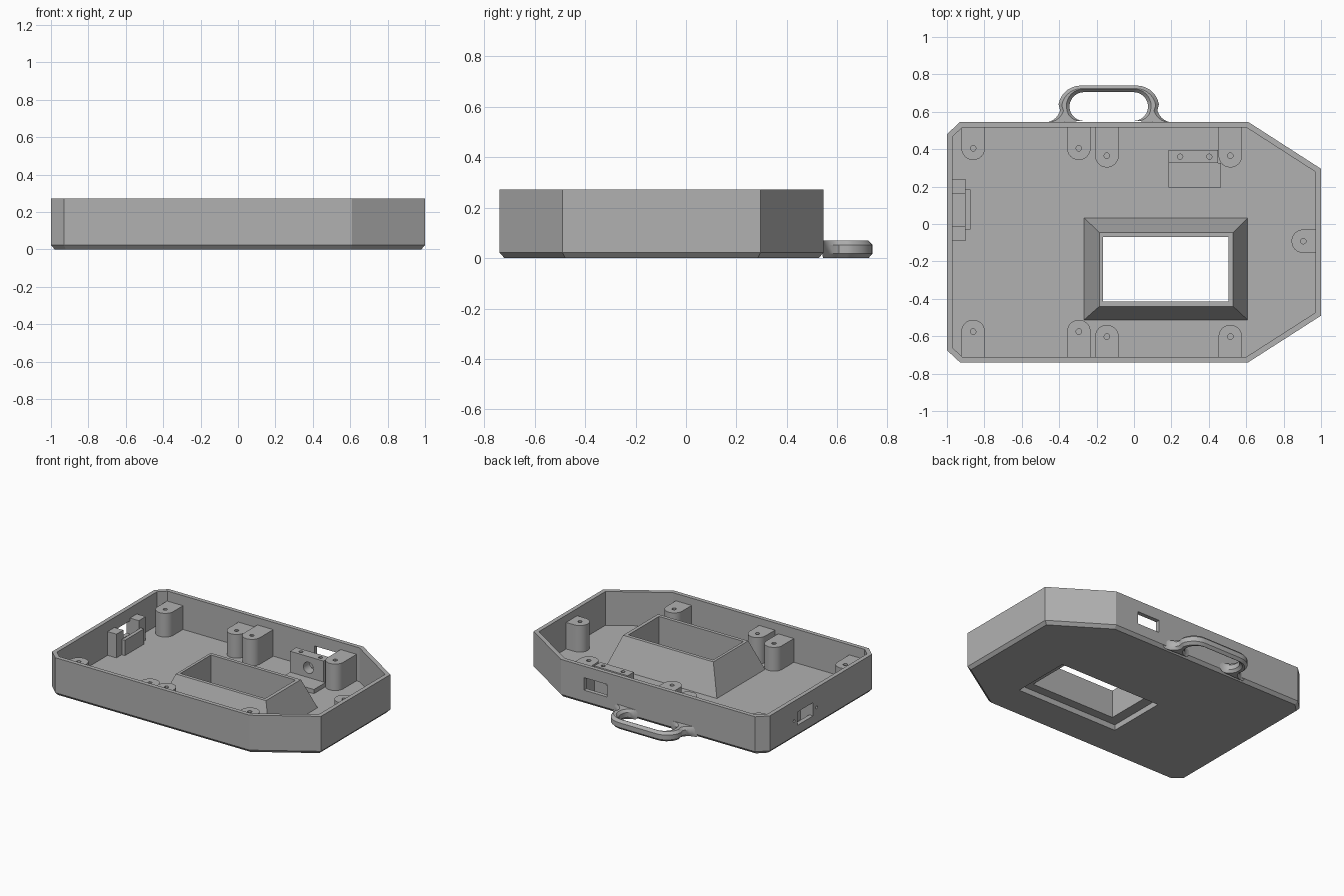
import bpy, bmesh, math
from mathutils import Vector

old = bpy.data.objects.get("Cube")
if old:
    bpy.data.objects.remove(old, do_unlink=True)

grey = bpy.data.materials.new("plain grey plastic")
grey.use_nodes = True
GREY = (0.44, 0.44, 0.44, 1)
grey.diffuse_color = GREY
grey.node_tree.nodes["Principled BSDF"].inputs["Base Color"].default_value = GREY

HEIGHT, FLOOR, WALL = 0.272, 0.03, 0.03


def loft(name, rings, cap=True, closed=False):
    """Skin equal-length rings of points into a solid."""
    bm = bmesh.new()
    loops = [[bm.verts.new(p) for p in ring] for ring in rings]
    pairs = list(zip(loops, loops[1:]))
    if closed:
        pairs.append((loops[-1], loops[0]))
    n = len(loops[0])
    for a, b in pairs:
        for i in range(n):
            j = (i + 1) % n
            bm.faces.new((a[i], a[j], b[j], b[i]))
    if cap and not closed:
        bm.faces.new(loops[0][::-1])
        bm.faces.new(loops[-1])
    bmesh.ops.recalc_face_normals(bm, faces=bm.faces)
    mesh = bpy.data.meshes.new(name)
    bm.to_mesh(mesh)
    bm.free()
    mesh.materials.append(grey)
    obj = bpy.data.objects.new(name, mesh)
    bpy.context.collection.objects.link(obj)
    return obj


def at(points, z):
    return [(x, y, z) for x, y in points]


def rect(x0, x1, y0, y1):
    return [(x0, y0), (x1, y0), (x1, y1), (x0, y1)]


def box(name, x0, x1, y0, y1, z0, z1):
    r = rect(x0, x1, y0, y1)
    return loft(name, [at(r, z0), at(r, z1)])


def circle(x, y, r, n=20):
    return [(x + r * math.cos(math.tau * i / n), y + r * math.sin(math.tau * i / n))
            for i in range(n)]


def inset(points, d):
    """Move every edge of a counter-clockwise outline inward by d."""
    out = []
    for i, p in enumerate(points):
        a, b, c = Vector(points[i - 1]), Vector(p), Vector(points[(i + 1) % len(points)])
        u, v = (b - a).normalized(), (c - b).normalized()
        n1, n2 = Vector((-u.y, u.x)), Vector((-v.y, v.x))
        out.append(tuple(b + (n1 + n2) * d / (1 + n1.dot(n2))))
    return out


def cut(target, cutter):
    mod = target.modifiers.new("cut", "BOOLEAN")
    mod.operation, mod.object, mod.solver = "DIFFERENCE", cutter, "EXACT"
    bpy.context.view_layer.objects.active = target
    bpy.ops.object.modifier_apply(modifier=mod.name)
    bpy.data.objects.remove(cutter, do_unlink=True)


def smooth(obj):
    bpy.ops.object.select_all(action="DESELECT")
    obj.select_set(True)
    bpy.context.view_layer.objects.active = obj
    bpy.ops.object.shade_smooth_by_angle(angle=math.radians(30))


# Open tray with a chamfered bottom edge
outline = [(-0.93, -0.74), (0.61, -0.74), (1, -0.49), (1, 0.295),
           (0.61, 0.546), (-0.93, 0.546), (-1, 0.48), (-1, -0.675)]
inner = inset(outline, WALL)
tray = loft("tray", [at(inset(outline, 0.02), 0), at(outline, 0.022), at(outline, HEIGHT),
                     at(inner, HEIGHT), at(inner, FLOOR)])

# Sloped window frame rising from the floor
frame = loft("window_frame", [at(rect(-0.27, 0.61, -0.515, 0.035), FLOOR - 0.005),
                              at(rect(-0.185, 0.53, -0.44, -0.045), 0.24)])
for part in (tray, frame):
    cut(part, box("window_cutter", -0.165, 0.505, -0.415, -0.07, -0.1, 0.4))
    cut(part, box("window_recess_cutter", -0.24, 0.57, -0.48, -0.045, -0.1, 0.04))

# Wall openings for the side port and the rear switch
cut(tray, box("port_cutter", -1.1, -0.95, -0.01, 0.165, 0.085, 0.18))
cut(tray, box("switch_cutter", 0.245, 0.425, 0.5, 0.6, 0.1, 0.19))
for y in (-0.05, 0.205):
    hole = loft("screw_cutter", [[(x, y + a, 0.13 + b) for a, b in circle(0, 0, 0.01, 12)]
                                 for x in (-1.1, -0.95)])
    cut(tray, hole)


# Screw posts: round nose, straight sides running into a wall
def post(name, x, y, facing, length, top, r=0.063):
    pts = [(r * math.cos(a), r * math.sin(a))
           for a in (math.pi * (i / 12 - 0.5) for i in range(13))]
    pts += [(-length, r), (-length, -r)]
    c, s = math.cos(facing), math.sin(facing)
    pts = [(x + c * u - s * v, y + s * u + c * v) for u, v in pts]
    obj = loft(name, [at(pts, FLOOR - 0.005), at(pts, top)])
    h = circle(x, y, 0.015, 12)
    cut(obj, loft("post_hole_cutter", [at(h, 0.1), at(h, 0.4)]))
    smooth(obj)


columns = [(-0.86, 0.405, -0.575, 0.2), (-0.295, 0.405, -0.575, 0.2),
           (-0.145, 0.365, -0.602, 0.22), (0.515, 0.365, -0.602, 0.22)]
for i, (x, back, front, top) in enumerate(columns, 1):
    post(f"back_post_{i}", x, back, -math.pi / 2, 0.53 - back, top)
    post(f"front_post_{i}", x, front, math.pi / 2, front + 0.72, top)
post("side_post", 0.905, -0.092, math.pi, 0.075, 0.22)

# Port holder against the side wall
for side, y0 in (("front", -0.09), ("back", 0.163)):
    box(f"port_{side}_block", -0.975, -0.9, y0, y0 + 0.078, 0.025, 0.2)
box("port_stop_plate", -0.9, -0.875, -0.03, 0.185, 0.025, 0.14)

# Switch bracket: drilled upright on a low base
upright = box("switch_bracket", 0.185, 0.45, 0.325, 0.395, 0.025, 0.21)
cut(upright, loft("bore_cutter", [[(a, y, b) for a, b in circle(0.33, 0.13, 0.04)]
                                  for y in (0.2, 0.5)]))
for x in (0.247, 0.403):
    h = circle(x, 0.36, 0.014, 12)
    cut(upright, loft("bracket_hole_cutter", [at(h, 0.12), at(h, 0.4)]))
smooth(upright)
box("switch_base", 0.185, 0.465, 0.195, 0.325, 0.025, 0.06)


# Carry handle: chamfered section swept between the slot and the outer edge
def arc(cx, cy, r, a0, a1, n):
    angles = [math.radians(a0 + (a1 - a0) * i / (n - 1)) for i in range(n)]
    return [(cx + r * math.cos(a), cy + r * math.sin(a)) for a in angles]


def mirrored(half):
    return half + [(-0.27 - x, y) for x, y in reversed(half)]


outer_edge = mirrored(arc(-0.48, 0.63, 0.088, 270, 345, 6) + arc(-0.285, 0.62, 0.12, 170, 90, 8))
slot_edge = mirrored(arc(-0.268, 0.628, 0.077, 270, 90, 14))
TOP, C = 0.07, 0.018
sections = []
for o, s in zip(outer_edge, slot_edge):
    o, s = Vector(o), Vector(s)
    d = (s - o).normalized() * C
    profile = [(o, C), (o, TOP - C), (o + d, TOP), (s - d, TOP),
               (s, TOP - C), (s, C), (s - d, 0), (o + d, 0)]
    sections.append([(p.x, p.y, z) for p, z in profile])
smooth(loft("carry_handle", sections))
